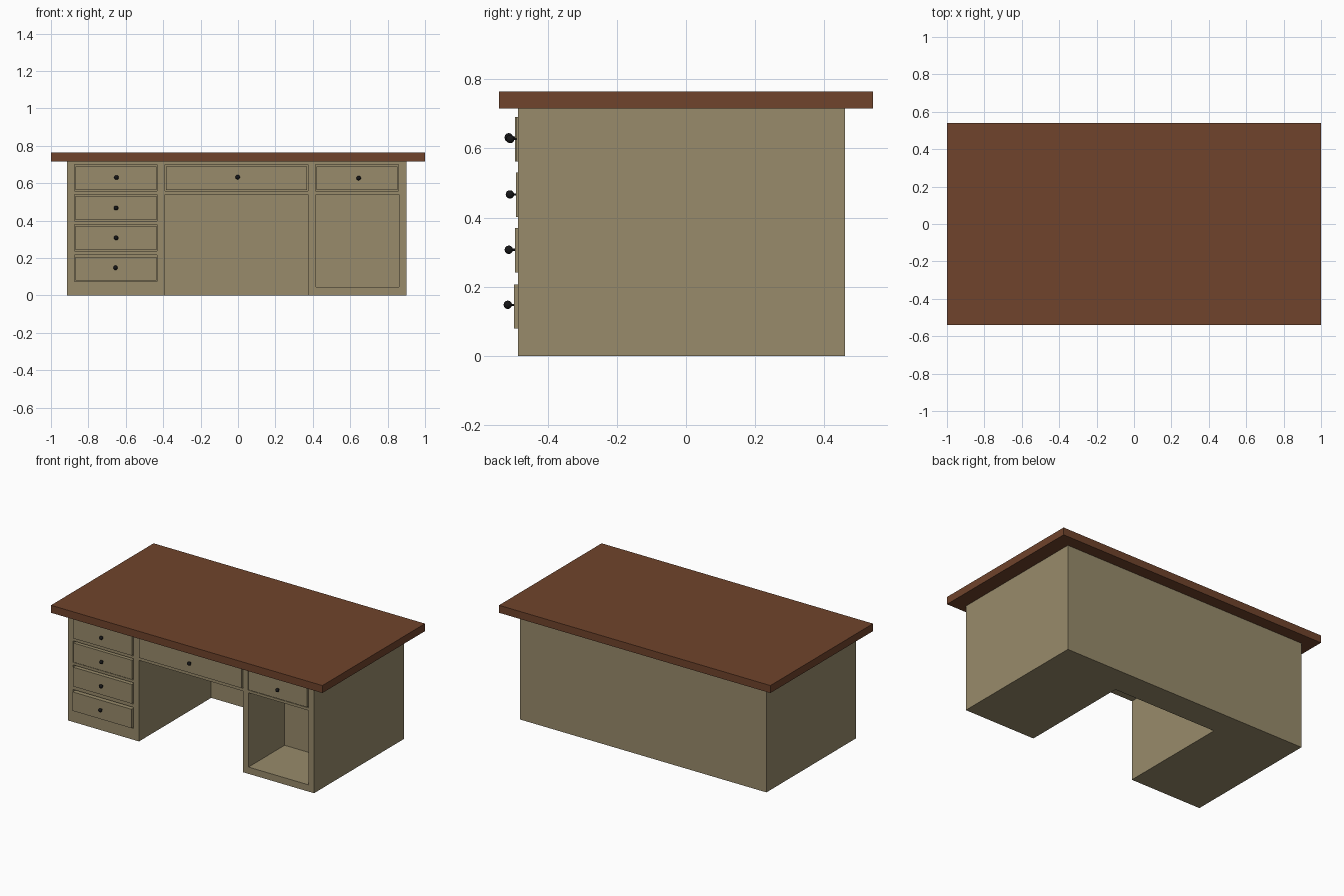
import bpy
import bmesh
from mathutils import Matrix, Vector

if "Cube" in bpy.data.objects:
    bpy.data.objects.remove(bpy.data.objects["Cube"])


def material(name, color):
    mat = bpy.data.materials.new(name)
    mat.use_nodes = True
    mat.diffuse_color = (*color, 1)
    mat.node_tree.nodes["Principled BSDF"].inputs["Base Color"].default_value = (*color, 1)
    return mat


tan = material("tan paint", (0.314, 0.258, 0.147))
brown = material("brown wood", (0.162, 0.057, 0.025))
black = material("black metal", (0.008, 0.008, 0.009))


def finish(bm, name, mat):
    mesh = bpy.data.meshes.new(name)
    bm.to_mesh(mesh)
    bm.free()
    mesh.materials.append(mat)
    obj = bpy.data.objects.new(name, mesh)
    bpy.context.collection.objects.link(obj)
    return obj


def box(name, x, y, z, mat):
    """Box from its (low, high) range on each axis."""
    low, high = (Vector(p) for p in zip(x, y, z))
    bm = bmesh.new()
    bmesh.ops.create_cube(bm, size=1, matrix=Matrix.Translation((low + high) / 2)
                          @ Matrix.Diagonal((*(high - low), 1)))
    return finish(bm, name, mat)


def cut(obj, x, y, z):
    """Carve a box-shaped recess out of an object."""
    cutter = box("recess_cutter", x, y, z, tan)
    cutter.hide_render = True
    mod = obj.modifiers.new("recess", "BOOLEAN")
    mod.operation = "DIFFERENCE"
    mod.solver = "EXACT"
    mod.object = cutter
    bpy.context.view_layer.objects.active = obj
    bpy.ops.object.modifier_apply(modifier=mod.name)
    bpy.data.objects.remove(cutter)


def knob(name, x, y, z):
    """Round pull on a thin stem."""
    bm = bmesh.new()
    bmesh.ops.create_uvsphere(bm, u_segments=20, v_segments=12, radius=0.012,
                              matrix=Matrix.Translation((x, y - 0.018, z)))
    bmesh.ops.create_cone(bm, cap_ends=True, segments=12, radius1=0.003, radius2=0.003,
                          depth=0.024, matrix=Matrix.Translation((x, y - 0.008, z))
                          @ Matrix.Rotation(1.5708, 4, "X"))
    for face in bm.faces:
        face.smooth = len(face.verts) < 5
    return finish(bm, name, black)


# Desk top and body
FRONT = -0.485
box("desk_top", (-1, 1), (-0.54, 0.54), (0.715, 0.765), brown)
body = box("desk_body", (-0.915, 0.90), (FRONT, 0.46), (0, 0.715), tan)

# Kneehole and open cabinet
cut(body, (-0.39, 0.375), (-0.6, 0.275), (-0.1, 0.54))
cut(body, (0.417, 0.86), (-0.6, -0.105), (0.045, 0.54))

# Drawers in their recesses: name, x range, z range, front y, knob x and z
GAP = 0.005
drawers = [
    ("right_drawer_1", (-0.87, -0.437), (0.562, 0.69), -0.494, -0.65, 0.63),
    ("right_drawer_2", (-0.87, -0.437), (0.402, 0.53), -0.491, -0.652, 0.467),
    ("right_drawer_3", (-0.87, -0.437), (0.242, 0.37), -0.494, -0.652, 0.307),
    ("right_drawer_4", (-0.87, -0.437), (0.08, 0.206), -0.497, -0.655, 0.148),
    ("centre_drawer", (-0.385, 0.37), (0.562, 0.69), -0.494, -0.002, 0.632),
    ("left_drawer", (0.42, 0.853), (0.562, 0.69), -0.490, 0.645, 0.627),
]
for name, x, z, front, knob_x, knob_z in drawers:
    cut(body, (x[0] - GAP, x[1] + GAP), (-0.6, -0.105), (z[0] - GAP, z[1] + 2 * GAP))
    box(name, x, (front, -0.12), z, tan)
    knob(name + "_knob", knob_x, front, knob_z)
